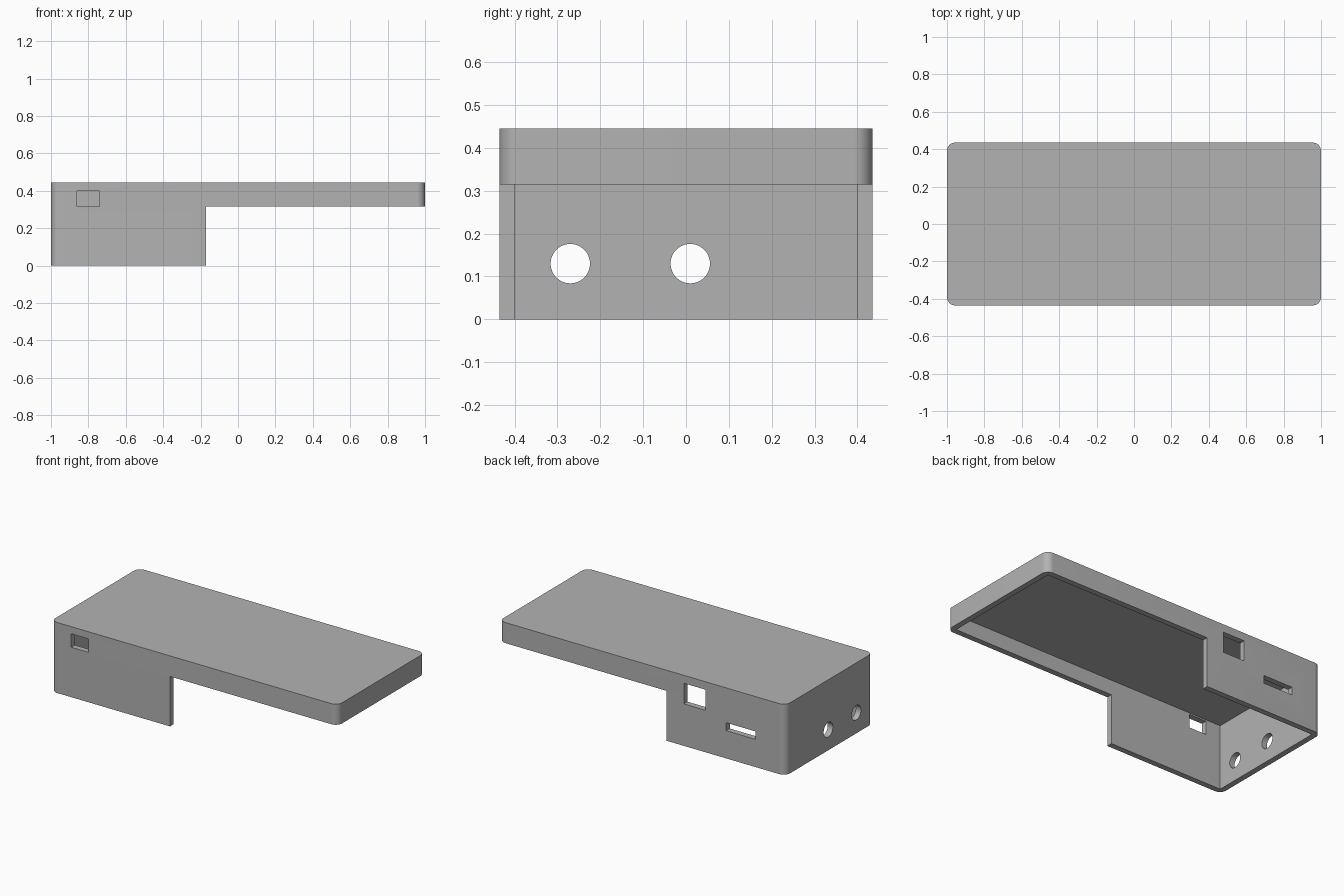
import bpy, bmesh, math
from mathutils import Matrix

if "Cube" in bpy.data.objects:
    bpy.data.objects.remove(bpy.data.objects["Cube"], do_unlink=True)

LENGTH, WIDTH, HEIGHT = 2.0, 0.87, 0.445
WALL, RADIUS = 0.036, 0.044
STEP_X, STEP_Z = -0.17, 0.315

grey = bpy.data.materials.new("plain grey")
grey.use_nodes = True
colour = (0.45, 0.45, 0.45, 1)
grey.diffuse_color = colour
grey.node_tree.nodes["Principled BSDF"].inputs["Base Color"].default_value = colour


def add_object(name, bm):
    mesh = bpy.data.meshes.new(name)
    bm.to_mesh(mesh)
    bm.free()
    mesh.materials.append(grey)
    obj = bpy.data.objects.new(name, mesh)
    bpy.context.collection.objects.link(obj)
    return obj


def box(name, x, y, z, radius=0):
    """Box from (min, max) ranges, with optional rounded upright edges."""
    bm = bmesh.new()
    bmesh.ops.create_cube(bm, size=1)
    for v in bm.verts:
        v.co = [r[0] if c < 0 else r[1] for c, r in zip(v.co, (x, y, z))]
    if radius:
        upright = [e for e in bm.edges
                   if abs(e.verts[0].co.z - e.verts[1].co.z) > 0.01]
        bmesh.ops.bevel(bm, geom=upright, offset=radius, segments=10,
                        profile=0.5, affect='EDGES')
    return add_object(name, bm)


def end_hole(y, z, radius):
    """Round cutter along x through the deep end wall."""
    bm = bmesh.new()
    bmesh.ops.create_cone(bm, cap_ends=True, segments=48, radius1=radius,
                          radius2=radius, depth=0.2)
    bm.transform(Matrix.Translation((-LENGTH / 2, y, z))
                 @ Matrix.Rotation(math.pi / 2, 4, 'Y'))
    return add_object("hole_cutter", bm)


# Rounded outer block
hx, hy = LENGTH / 2, WIDTH / 2
case = box("enclosure_shell", (-hx, hx), (-hy, hy), (0, HEIGHT), RADIUS)

front, back = (-hy - 0.1, -hy + 0.1), (hy - 0.1, hy + 0.1)
cutters = [
    # Hollow inside, open at the bottom
    box("cavity_cutter", (-hx + WALL, hx - WALL), (-hy + WALL, hy - WALL),
        (-0.1, HEIGHT - WALL)),
    # Step under the shallow end
    box("step_cutter", (STEP_X, hx + 0.2), (-1, 1), (-0.2, STEP_Z)),
    # Ports in the front and back walls
    box("front_port_cutter", (-0.86, -0.74), front, (0.315, 0.4)),
    box("back_port_cutter", (-0.44, -0.29), back, (0.265, 0.395)),
    box("back_slot_cutter", (-0.79, -0.585), back, (0.175, 0.225)),
    # Round holes in the deep end
    end_hole(-0.27, 0.13, 0.046),
    end_hole(0.01, 0.13, 0.046),
]

bpy.ops.object.select_all(action='DESELECT')
bpy.context.view_layer.objects.active = case
case.select_set(True)
for cutter in cutters:
    cutter.hide_render = True
    cut = case.modifiers.new("cut", 'BOOLEAN')
    cut.operation, cut.solver, cut.object = 'DIFFERENCE', 'EXACT', cutter
    bpy.ops.object.modifier_apply(modifier=cut.name)
    bpy.data.objects.remove(cutter, do_unlink=True)

bpy.ops.object.shade_smooth_by_angle(angle=math.radians(30))
